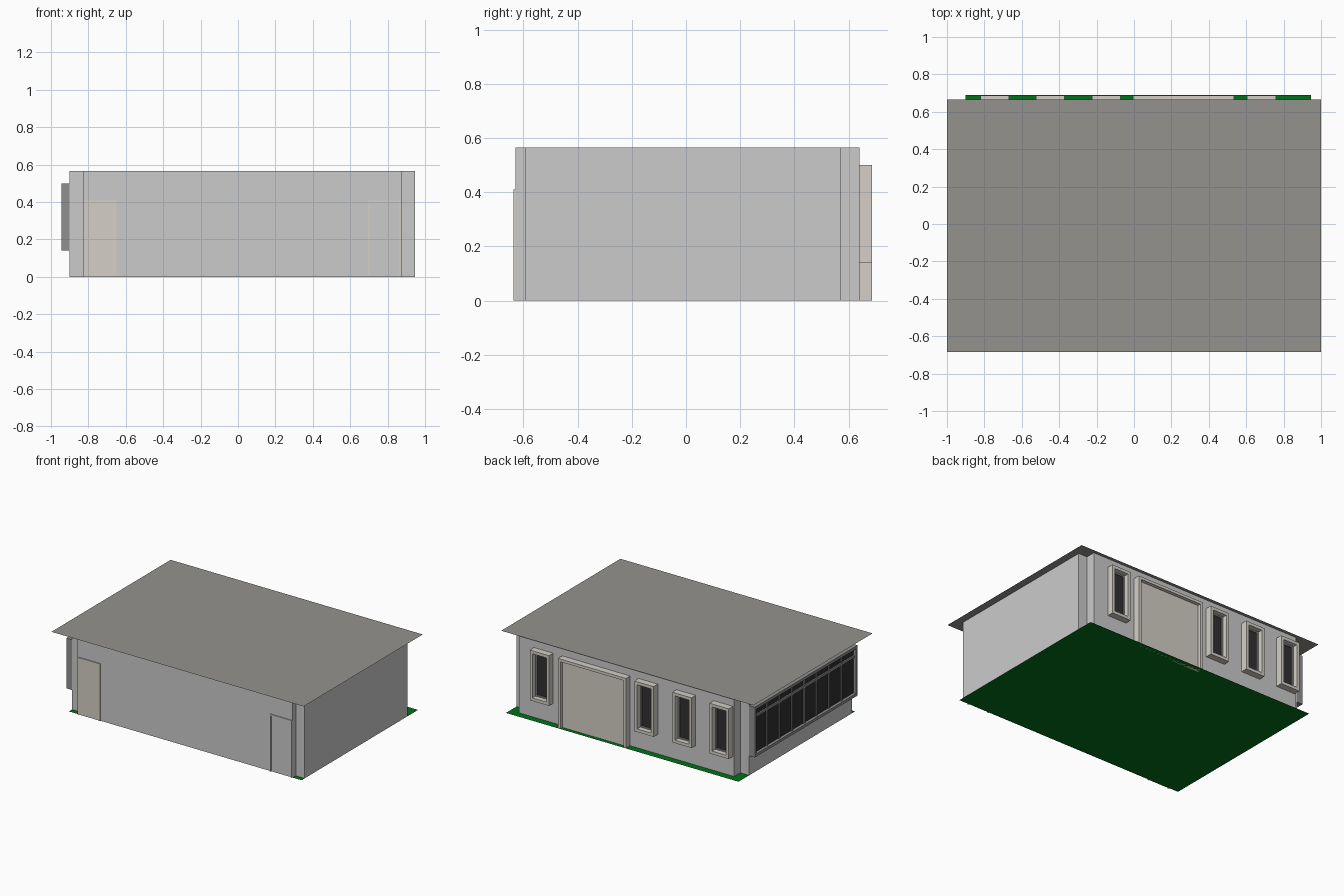
import bpy, bmesh
from mathutils import Vector

if "Cube" in bpy.data.objects:
    bpy.data.objects.remove(bpy.data.objects["Cube"])


def mat(name, r, g, b):
    m = bpy.data.materials.new(name)
    m.diffuse_color = (r, g, b, 1)
    m.use_nodes = True
    m.node_tree.nodes["Principled BSDF"].inputs["Base Color"].default_value = m.diffuse_color
    return m


CREAM = mat("cream", 0.66, 0.63, 0.57)
ROOF = mat("roof_grey", 0.30, 0.29, 0.27)
FRAME = mat("frame_grey", 0.28, 0.28, 0.28)
GLASS = mat("dark_glass", 0.03, 0.03, 0.03)
GREEN = mat("grass", 0.0, 0.16, 0.01)


def finish(name, bm, material=None):
    bmesh.ops.recalc_face_normals(bm, faces=bm.faces)
    me = bpy.data.meshes.new(name)
    bm.to_mesh(me)
    bm.free()
    ob = bpy.data.objects.new(name, me)
    bpy.context.collection.objects.link(ob)
    if material:
        me.materials.append(material)
    return ob


def add_box(bm, x0, x1, y0, y1, z0, z1):
    verts = bmesh.ops.create_cube(bm, size=1)["verts"]
    for v in verts:
        v.co = Vector(((x0 + x1) / 2 + v.co.x * (x1 - x0),
                       (y0 + y1) / 2 + v.co.y * (y1 - y0),
                       (z0 + z1) / 2 + v.co.z * (z1 - z0)))


def boxes(name, items, material=None):
    bm = bmesh.new()
    for b in items:
        add_box(bm, *b)
    return finish(name, bm, material)


def sheet(name, x0, x1, y0, y1, z, material):
    bm = bmesh.new()
    f = bm.faces.new([bm.verts.new(p) for p in
                      ((x0, y0, z), (x1, y0, z), (x1, y1, z), (x0, y1, z))])
    ob = finish(name, bm, material)
    return ob


def surround(x0, x1, y0, y1, z0, z1, t, sill=True):
    """Jambs and head (plus optional sill) facing along y."""
    low = z0 + t if sill else z0
    bars = [(x0, x0 + t, y0, y1, low, z1 - t), (x1 - t, x1, y0, y1, low, z1 - t),
            (x0, x1, y0, y1, z1 - t, z1)]
    if sill:
        bars.append((x0, x1, y0, y1, z0, z0 + t))
    return bars


H = 0.565
XL, XR, YF, YB = -0.90, 0.945, -0.63, 0.64      # outer walls
xl, xr, yf, yb = -0.83, 0.875, -0.595, 0.57     # notched corners

# Walls: plan outline with notched corners, extruded up
plan = [(xl, YF), (xr, YF), (xr, yf), (XR, yf), (XR, yb), (xr, yb),
        (xr, YB), (xl, YB), (xl, yb), (XL, yb), (XL, yf), (xl, yf)]
bm = bmesh.new()
low = [bm.verts.new((x, y, 0)) for x, y in plan]
top = [bm.verts.new((x, y, H)) for x, y in plan]
for i in range(len(plan)):
    j = (i + 1) % len(plan)
    bm.faces.new((low[i], low[j], top[j], top[i]))
finish("walls", bm)

# Flat roof and lawn
sheet("roof", -1, 1, -0.685, 0.665, H, ROOF)
sheet("lawn", XL, XR, YF, 0.69, 0.0, GREEN)

# Back windows
for i, x in enumerate((-0.82, -0.675 + 0.15, -0.225, 0.605)):
    x1 = x + 0.153
    boxes(f"back_window_surround_{i}", surround(x, x1, YB, 0.687, 0.14, 0.50, 0.022), CREAM)
    boxes(f"back_window_frame_{i}",
          surround(x + 0.022, x1 - 0.022, YB, YB + 0.012, 0.162, 0.478, 0.01), FRAME)
    boxes(f"back_window_glass_{i}",
          [(x + 0.032, x1 - 0.032, YB, YB + 0.006, 0.172, 0.468)], GLASS)

# Large back door
boxes("back_door_surround", surround(-0.005, 0.535, YB, 0.687, 0, 0.50, 0.02, False), CREAM)
boxes("back_door_panel", [(0.015, 0.515, YB, YB + 0.022, 0, 0.48)], CREAM)

# Front doors: panelled one on the left, bare surround on the right
boxes("front_left_door_surround", surround(-0.827, -0.65, -0.637, YF, 0, 0.41, 0.01, False), CREAM)
boxes("front_left_door_panel", [(-0.817, -0.66, -0.633, YF, 0, 0.40)], CREAM)
boxes("front_right_door_surround", surround(0.695, 0.872, -0.637, YF, 0, 0.41, 0.01, False), CREAM)

# Long window bay on the left side
bx, z0, z1, t = -0.945, 0.14, 0.50, 0.02
boxes("bay_frame", [(bx, XL, yf, yf + t, z0, z1), (bx, XL, yb - t, yb, z0, z1),
                    (bx, XL, yf + t, yb - t, z0, z0 + t),
                    (bx, XL, yf + t, yb - t, z1 - t, z1)], FRAME)
ya, yz, panes = yf + t, yb - t, 8
bars = [(bx + 0.01, bx + 0.025, ya, yz, 0.415, 0.432)]
for i in range(1, panes):
    y = ya + (yz - ya) * i / panes
    bars.append((bx + 0.012, bx + 0.025, y - 0.006, y + 0.006, z0 + t, z1 - t))
boxes("bay_glazing_bars", bars, FRAME)
boxes("bay_glass", [(bx + 0.02, bx + 0.025, ya, yz, z0 + t, z1 - t)], GLASS)
